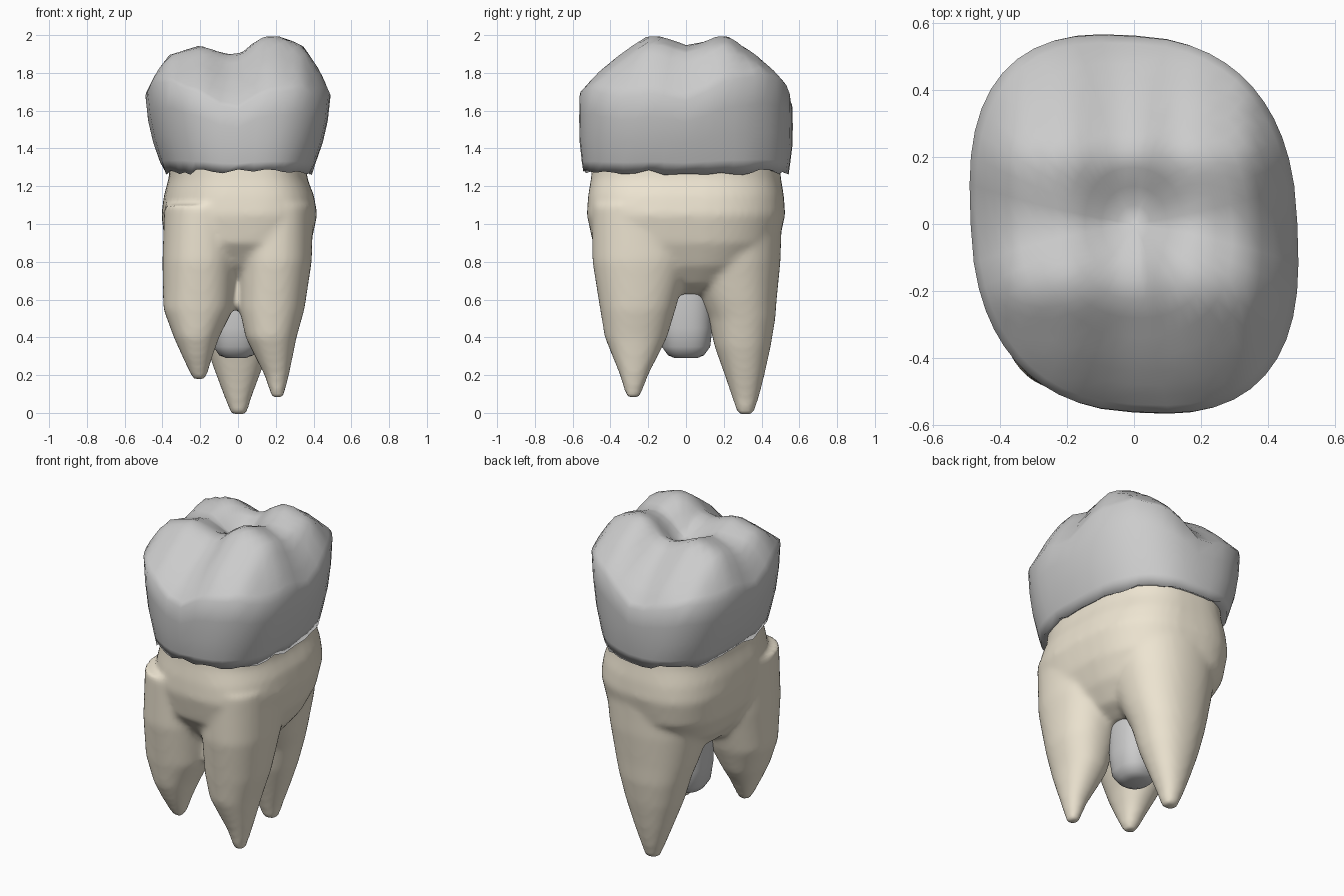
import bpy, bmesh, math, random

if "Cube" in bpy.data.objects:
    bpy.data.objects.remove(bpy.data.objects["Cube"])

random.seed(4)
SEG = 48


def superellipse(t, rx, ry, n=2.0, skew=0.0):
    c, s = math.cos(t), math.sin(t)
    k = 1 - skew * math.sin(2 * t)
    return (k * rx * math.copysign(abs(c) ** (2 / n), c),
            k * ry * math.copysign(abs(s) ** (2 / n), s))


def skin(bm, rings):
    """Bridge a list of point rings into a closed tube."""
    vr = [[bm.verts.new(p) for p in r] for r in rings]
    for a, b in zip(vr, vr[1:]):
        for i in range(SEG):
            j = (i + 1) % SEG
            bm.faces.new((a[i], a[j], b[j], b[i]))
    bm.faces.new(vr[0])
    bm.faces.new(vr[-1])


def loft(bm, sections, n=2.0, skew=0.0):
    """Sections are (z, centre x, centre y, radius x, radius y)."""
    rings = []
    for z, cx, cy, rx, ry in sections:
        pts = [superellipse(2 * math.pi * i / SEG, rx, ry, n, skew) for i in range(SEG)]
        rings.append([(cx + x, cy + y, z) for x, y in pts])
    skin(bm, rings)


def finish(bm, name, colour=None):
    bmesh.ops.recalc_face_normals(bm, faces=bm.faces)
    me = bpy.data.meshes.new(name)
    bm.to_mesh(me)
    bm.free()
    for p in me.polygons:
        p.use_smooth = True
    ob = bpy.data.objects.new(name, me)
    bpy.context.collection.objects.link(ob)
    if colour:
        mat = bpy.data.materials.new(name + "_colour")
        mat.diffuse_color = (*colour, 1)
        mat.use_nodes = True
        mat.node_tree.nodes["Principled BSDF"].inputs["Base Color"].default_value = mat.diffuse_color
        me.materials.append(mat)
    return ob


def interp(table, v):
    if v <= table[0][0]:
        return table[0][1]
    for (a, p), (b, q) in zip(table, table[1:]):
        if v <= b:
            return p + (q - p) * (v - a) / (b - a)
    return table[-1][1]


# Roots: neck body plus two front roots and one back root, fused by remeshing
bm = bmesh.new()
loft(bm, [(1.36, 0, 0, .355, .49), (1.24, 0, 0, .365, .50), (1.15, .005, 0, .395, .515),
          (1.05, .007, 0, .41, .522), (.9, 0, 0, .385, .49), (.78, 0, 0, .33, .40),
          (.68, 0, 0, .25, .27), (.63, 0, 0, .15, .15)], 2.7, .05)
loft(bm, [(1.1, -.19, -.22, .2, .28), (.8, -.2, -.24, .2, .255), (.55, -.21, -.255, .185, .2),
          (.4, -.22, -.27, .12, .155), (.3, -.215, -.28, .08, .1), (.18, -.205, -.28, .035, .035)], 2.2)
loft(bm, [(1.1, .2, -.22, .2, .28), (.8, .195, -.24, .195, .255), (.55, .18, -.255, .172, .2),
          (.4, .175, -.265, .135, .165), (.3, .19, -.27, .1, .12), (.2, .205, -.275, .065, .075),
          (.08, .21, -.28, .03, .035)], 2.2)
loft(bm, [(1.1, 0, .2, .34, .31), (.8, 0, .24, .29, .26), (.6, 0, .275, .24, .205),
          (.5, 0, .295, .21, .178), (.35, 0, .3, .168, .148), (.2, 0, .31, .115, .105),
          (.08, 0, .315, .07, .07), (-.008, .005, .315, .04, .04)], 2.2)
roots = finish(bm, "roots", (.85, .78, .64))
rm = roots.modifiers.new("fuse", 'REMESH')
rm.mode = 'VOXEL'
rm.voxel_size = .018
rm.use_smooth_shade = True
sm = roots.modifiers.new("soften", 'SMOOTH')
sm.factor = .5
sm.iterations = 7

# Crown: flared side wall below a chewing surface made of two crossed profiles
ACROSS = [(-.49, 1.69), (-.43, 1.81), (-.36, 1.9), (-.2, 1.945), (-.05, 1.9), (.02, 1.91),
          (.12, 1.99), (.2, 2.0), (.34, 1.95), (.43, 1.82), (.49, 1.69)]
ALONG = [(-.56, -.3), (-.5, -.23), (-.4, -.14), (-.22, -.01), (-.15, 0), (0, -.045),
         (.15, -.005), (.22, 0), (.38, -.11), (.5, -.22), (.56, -.3)]


def height(x, y):
    pit = .05 * math.exp(-((x - .02) ** 2 / .02 + (y - .06) ** 2 / .01))
    return interp(ACROSS, x) + interp(ALONG, y) - pit


# wall rows: fraction of height, radius x, radius y
WALL = [(0, .388, .54), (.12, .41, .548), (.4, .448, .56), (.7, .474, .562), (1, .487, .56)]
BASE = 1.28
angles = [2 * math.pi * i / SEG for i in range(SEG)]
rag = [random.uniform(-.022, .012) for _ in angles]
rings = [[(*superellipse(t, .34, .475, 2.6, .05), BASE + .02) for t in angles]]
for f, rx, ry in WALL:
    ring = []
    for t, r in zip(angles, rag):
        x, y = superellipse(t, rx, ry, 2.6, .05)
        top = height(*superellipse(t, .487, .56, 2.6, .05))
        z = BASE + f * (top - BASE)
        ring.append((x, y, z + (r if f == 0 else 0)))
    rings.append(ring)
for s in (.96, .91, .85, .78, .7, .6, .5, .4, .3, .2, .1, .03):
    ring = []
    for t in angles:
        x, y = superellipse(t, .487 * s, .56 * s, 2 + .6 * s, .05 * s)
        ring.append((x, y, height(x, y)))
    rings.append(ring)
bm = bmesh.new()
skin(bm, rings)
crown = finish(bm, "crown", (.92, .92, .9))

# Pulp core peeking out between the roots
bm = bmesh.new()
loft(bm, [(.29, -.01, 0, .05, .06), (.305, -.01, 0, .09, .095), (.35, -.01, 0, .12, .128),
          (.45, -.01, 0, .135, .14), (.65, -.01, 0, .14, .145), (.95, 0, 0, .1, .1)], 2.4)
finish(bm, "pulp_core")
